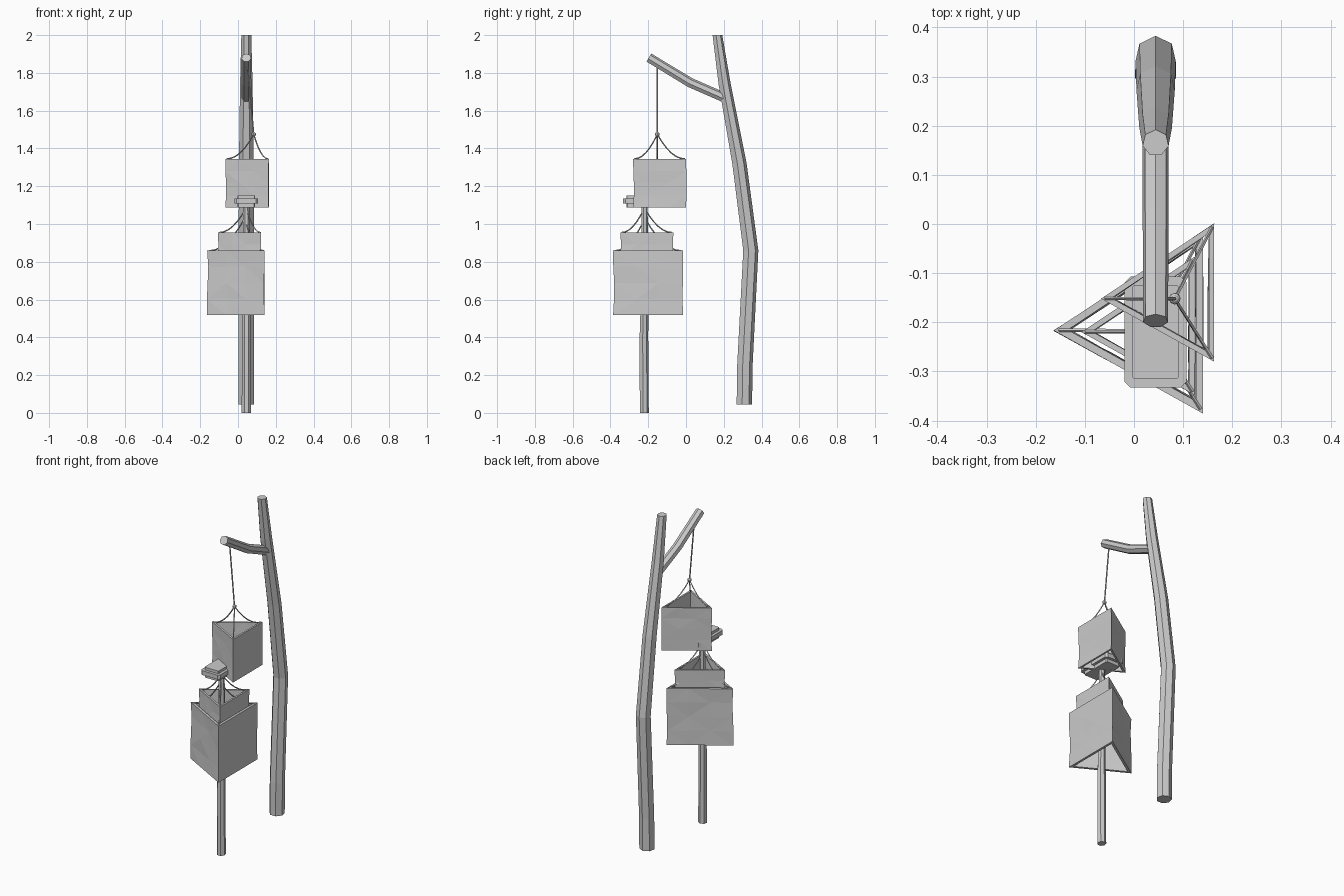
import bpy, math, random
from mathutils import Vector

if "Cube" in bpy.data.objects:
    bpy.data.objects.remove(bpy.data.objects["Cube"])

random.seed(4)


def make(name, verts, faces):
    me = bpy.data.meshes.new(name)
    me.from_pydata([tuple(v) for v in verts], [], faces)
    me.update()
    ob = bpy.data.objects.new(name, me)
    bpy.context.collection.objects.link(ob)
    return ob


def tube(name, pts, radii, sides, level=False):
    """Sweep a polygon along a path; level keeps every ring horizontal."""
    pts = [Vector(p) for p in pts]
    verts, faces, n = [], [], len(pts)
    for i, p in enumerate(pts):
        t = (pts[min(i + 1, n - 1)] - pts[max(i - 1, 0)]).normalized()
        if level:
            t = Vector((0, 0, 1))
        v = t.cross(Vector((1, 0, 0))).normalized()
        u = v.cross(t)
        for k in range(sides):
            a = 2 * math.pi * k / sides
            verts.append(p + (v * math.cos(a) - u * math.sin(a)) * radii[i])
    for i in range(n - 1):
        for k in range(sides):
            a, b = i * sides + k, i * sides + (k + 1) % sides
            faces.append((a, b, b + sides, a + sides))
    faces.append(tuple(reversed(range(sides))))
    faces.append(tuple(range((n - 1) * sides, n * sides)))
    return make(name, verts, faces)


# lantern shape relative to its hanging knot
CORNERS = [Vector((-0.15, 0, 0)), Vector((0.08, -0.128, 0)), Vector((0.08, 0.153, 0))]
TOP, BOTTOM, INSET = -0.13, -0.388, 0.86


def lantern(name, knot, s):
    """Open three-sided paper shade with crumpled walls, plus three cords."""
    knot = Vector(knot)
    cen = sum(CORNERS, Vector()) / 3
    seg, rows = 3, 4
    ring = [CORNERS[c].lerp(CORNERS[(c + 1) % 3], j / seg) for c in range(3) for j in range(seg)]
    n = len(ring)
    verts, faces = [], []
    noise = [[0 if r in (0, rows) else random.uniform(-0.035, 0.008) for _ in ring] for r in range(rows + 1)]
    for shrink in (1, INSET):
        for r in range(rows + 1):
            z = BOTTOM + (TOP - BOTTOM) * r / rows
            for k, p in enumerate(ring):
                q = cen + (p - cen) * (shrink + noise[r][k])
                verts.append(knot + Vector((q.x, q.y, z)) * s)
    off = n * (rows + 1)
    for k in range(n):
        m = (k + 1) % n
        for r in range(rows):
            a, b, c, d = r * n + k, r * n + m, (r + 1) * n + m, (r + 1) * n + k
            if (r + k) % 2:
                faces += [(a, b, c), (a, c, d)]
                faces += [(off + c, off + b, off + a), (off + d, off + c, off + a)]
            else:
                faces += [(a, b, d), (b, c, d)]
                faces += [(off + d, off + b, off + a), (off + d, off + c, off + b)]
        t = rows * n
        faces.append((t + k, t + m, off + t + m, off + t + k))
        faces.append((m, k, off + k, off + m))
    make(name, verts, faces)
    for i, c in enumerate(CORNERS):
        e = cen + (c - cen) * 0.95
        path = []
        for j in range(7):
            h = j / 6
            path.append(knot + Vector((e.x * h, e.y * h, TOP * (1 - (1 - h) ** 2))) * s)
        tube(f"{name}_cord_{i + 1}", path, [0.0035] * 7, 4)


# bent tree trunk and its side branch
tube("trunk", [(0.044, 0.307, 0.045), (0.044, 0.309, 0.24), (0.044, 0.341, 0.86),
               (0.044, 0.281, 1.32), (0.044, 0.203, 1.74), (0.044, 0.165, 2.0)],
     [0.043, 0.043, 0.042, 0.04, 0.034, 0.027], 7, level=True)
tube("branch", [(0.044, 0.21, 1.665), (0.044, 0.02, 1.748), (0.044, -0.197, 1.88)],
     [0.027, 0.027, 0.026], 7)

# support post, slightly kinked
tube("post", [(0.044, -0.222, 0), (0.044, -0.224, 0.4), (0.046, -0.22, 0.62), (0.044, -0.22, 1.1)],
     [0.025, 0.024, 0.021, 0.017], 7, level=True)

# hanging string and knot
KNOT = (0.083, -0.152, 1.475)
tube("string", [(0.05, -0.152, 1.85), KNOT], [0.004, 0.004], 5)
bpy.ops.mesh.primitive_uv_sphere_add(segments=8, ring_count=6, radius=0.012, location=KNOT)
bpy.context.object.name = "knot"

# the three lanterns share one shape
lantern("hanging_lantern", KNOT, 1.0)
lantern("inner_lantern", (0.043, -0.22, 1.085), 1.0)
lantern("large_lantern", (0.035, -0.217, 1.03), 1.32)


# layered cap on the post
def slab(name, hx, hy, ch, z0, z1):
    out = [(hx, -hy + ch), (hx, hy - ch), (hx - ch, hy), (-hx + ch, hy),
           (-hx, hy - ch), (-hx, -hy + ch), (-hx + ch, -hy), (hx - ch, -hy)]
    verts = [(0.044 + x, -0.22 + y, z) for z in (z0, z1) for x, y in out]
    faces = [tuple(reversed(range(8))), tuple(range(8, 16))]
    faces += [(k, (k + 1) % 8, (k + 1) % 8 + 8, k + 8) for k in range(8)]
    make(name, verts, faces)


slab("cap_base", 0.047, 0.096, 0.006, 1.088, 1.112)
slab("cap_rim", 0.063, 0.113, 0.012, 1.108, 1.134)
slab("cap_top", 0.047, 0.096, 0.004, 1.13, 1.15)
